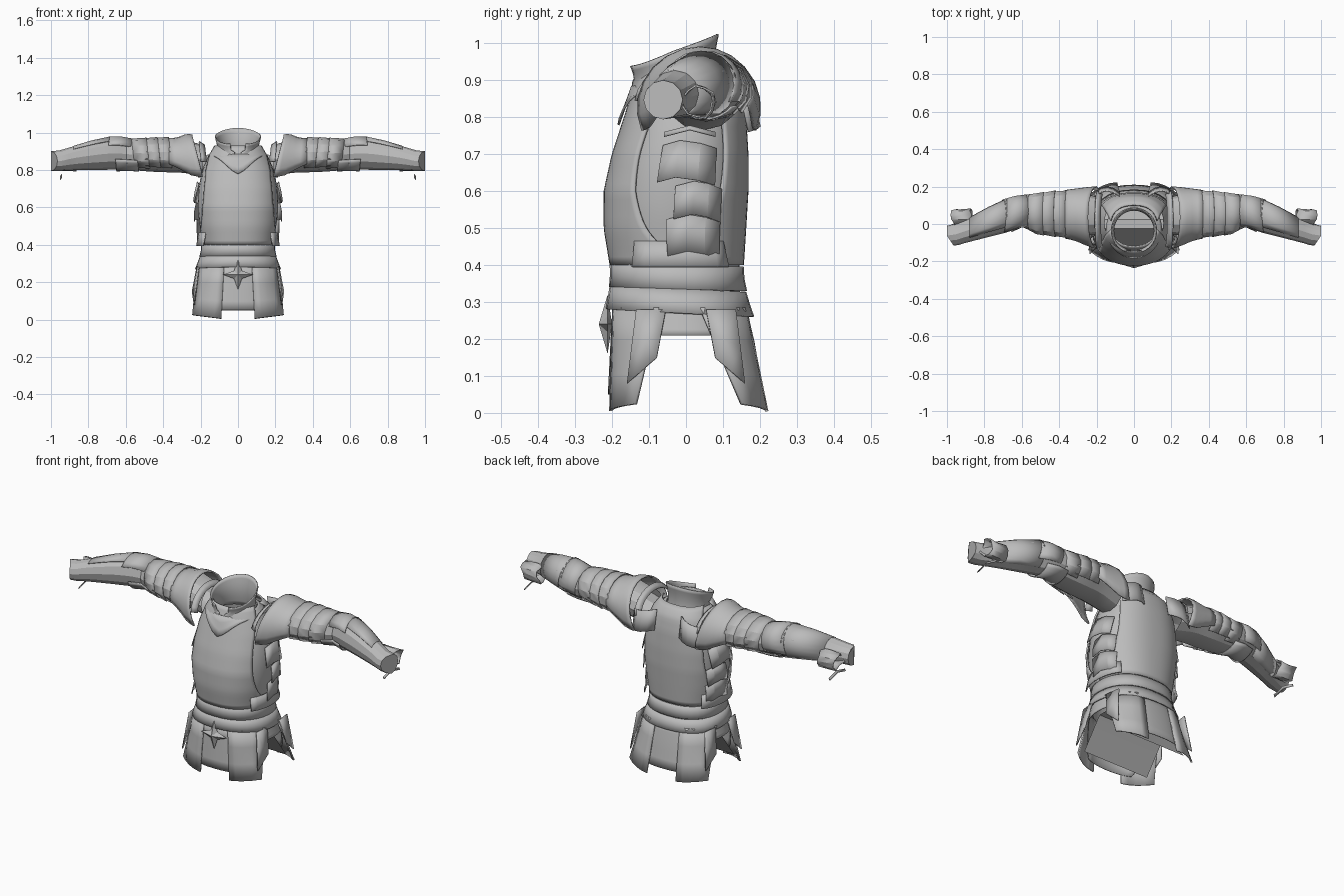
import bpy, bmesh, random
from math import sin, cos, pi, radians, sqrt

random.seed(4)
cube = bpy.data.objects.get("Cube")
if cube:
    bpy.data.objects.remove(cube)

steel = bpy.data.materials.new("grey steel")
steel.use_nodes = True
GREY = (0.5, 0.5, 0.5, 1)
steel.diffuse_color = GREY
steel.node_tree.nodes["Principled BSDF"].inputs["Base Color"].default_value = GREY


def finish(name, bm, mirror=False, thick=0.0, angle=32):
    me = bpy.data.meshes.new(name)
    bmesh.ops.recalc_face_normals(bm, faces=bm.faces)
    bm.to_mesh(me)
    bm.free()
    ob = bpy.data.objects.new(name, me)
    bpy.context.collection.objects.link(ob)
    me.materials.append(steel)
    if thick:
        m = ob.modifiers.new("Thickness", 'SOLIDIFY')
        m.thickness = thick
        m.offset = -1
    if mirror:
        m = ob.modifiers.new("Mirror", 'MIRROR')
        m.use_mirror_merge = False
    bpy.ops.object.select_all(action='DESELECT')
    ob.select_set(True)
    bpy.context.view_layer.objects.active = ob
    bpy.ops.object.shade_smooth_by_angle(angle=radians(angle))
    return ob


def sheet(name, f, nu, nv, closed=False, caps=(), **kw):
    """Grid surface from f(u, v); caps lists the end rows to close."""
    bm = bmesh.new()
    cols = nu if closed else nu + 1
    g = [[bm.verts.new(f(i / nu, j / nv)) for i in range(cols)] for j in range(nv + 1)]
    for j in range(nv):
        for i in range(nu):
            k = (i + 1) % cols
            bm.faces.new((g[j][i], g[j][k], g[j + 1][k], g[j + 1][i]))
    for row in caps:
        bm.faces.new(g[row])
    return finish(name, bm, **kw)


def lerp_rows(rows, t):
    """Interpolate a table whose first column is the key."""
    for a, b in zip(rows, rows[1:]):
        if t <= b[0]:
            k = max(0, (t - a[0]) / (b[0] - a[0]))
            return [p + (q - p) * k for p, q in zip(a, b)]
    return rows[-1]


def power(v, p):
    return abs(v) ** p * (1 if v > 0 else -1)


# Body outline: height, half width, front y, back y
BODY = [(0.0, .25, -.21, .215), (.2, .225, -.2, .18), (.28, .205, -.195, .16),
        (.36, .19, -.197, .15), (.42, .198, -.207, .155), (.5, .213, -.22, .16),
        (.6, .224, -.22, .166), (.7, .22, -.198, .166), (.8, .2, -.165, .16),
        (.88, .165, -.14, .145), (.93, .125, -.12, .1)]


def body_point(u, z, grow=0.0):
    _, w, yf, yb = lerp_rows(BODY, z)
    a = 2 * pi * u
    y0 = (yf + yb) / 2
    s = sin(a)
    d = (yb - yf) / 2 + grow
    y = y0 + d * (power(s, .85) if s > 0 else s)
    return ((w + grow) * power(cos(a), .85), y, z)


def band(name, z0, z1, g0, g1, tilt):
    def f(u, v):
        x, y, z = body_point(u, z0 + (z1 - z0) * v, g0 + (g1 - g0) * v)
        return (x, y, z + tilt * y)
    sheet(name, f, 32, 2, closed=True, thick=.006)


# Torso: inner lining, front and back plates around the arm openings, waist bands
sheet("torso_lining", lambda u, v: body_point(u, .27 + .61 * v, -.008), 28, 10, closed=True)

for end, start in (("breast", .5), ("back", 0)):
    def plate(u, v, start=start):
        z = .4 + .53 * v
        gap = .105 * sqrt(max(0, 1 - ((z - .69) / .25) ** 2))
        return body_point(start + gap + (.5 - 2 * gap) * u, z, .003)
    sheet(end + "_plate", plate, 22, 24, thick=.008)

sheet("side_flare", lambda u, v: body_point(.9 + .21 * u, .395 + .07 * v, .004 + .026 * (1 - v)),
      7, 2, mirror=True, thick=.006, angle=20)
band("upper_waist_band", .335, .4, .012, .003, -.03)
band("lower_waist_band", .27, .335, .022, .01, -.05)

# Crumpled plates under the arms: centre height, centre y, length, height
for zc, yc, length, tall in ((.49, .03, .15, .1), (.585, .04, .13, .09), (.69, 0, .16, .1)):
    def scrap(u, v, zc=zc, yc=yc, length=length, tall=tall):
        x, y, z = body_point((yc + (u - .5) * length + .02) / 1.25, zc + (v - .5) * tall)
        return (x + .003 + .014 * (1 - v) + random.uniform(0, .005), y, z - .04 * abs(u - .4))
    sheet("side_scale", scrap, 3, 2, mirror=True, thick=.004, angle=15)


# Skirt: low hem at front and back, cut away at the sides
def skirt(u, v):
    side = abs(cos(2 * pi * u))
    hem = .05 + .16 * min(1, max(0, (side - .55) / .25))
    return body_point(u, .29 + (hem - .29) * v, .004)


sheet("skirt", skirt, 48, 5, closed=True, thick=.004)


# Cloth arch spanning between the legs
def cloth_arch(u, v):
    y = -.14 + .28 * v
    return ((u - .5) * .4, y, .205 - .155 * max(0, (abs(y) - .025) / .115))


sheet("cloth_arch", cloth_arch, 6, 12)

# Four hanging hip plates with a narrow strip beside each
for end, sign in (("front", -1), ("back", 1)):
    def hip(u, v, sign=sign):
        x = .075 + .015 * v + (.145 + .01 * v) * u
        y0 = .2 if sign < 0 else .165 + .05 * v
        drop = .07 * u ** 2 + .055 * (1 - v) * u ** 3
        return (x, sign * (y0 + .008 * v - drop), .285 - .26 * v - .02 * (1 - u) * v)
    sheet(end + "_hip_plate", hip, 4, 3, mirror=True, thick=.008, angle=20)

    def strip(u, v, sign=sign):
        return (.212 + .025 * v + .01 * u, sign * (.135 - .08 * u + .025 * v),
                .28 - (.13 + .07 * (1 - u)) * v)
    sheet(end + "_hip_strip", strip, 2, 2, mirror=True, thick=.006, angle=20)

# Four-pointed buckle
bm = bmesh.new()
rim = []
for i in range(8):
    a = i * pi / 4
    r = .03 if i % 2 else .08
    rim.append(bm.verts.new((r * cos(a), -.212, .24 + r * sin(a))))
for y in (-.236, -.2):
    tip = bm.verts.new((0, y, .24))
    for i in range(8):
        bm.faces.new((tip, rim[i], rim[(i + 1) % 8]))
finish("buckle_star", bm, angle=10)


# Collar: a wrap with a stepped opening at the front, then the pointed neck guard
def collar(u, v):
    a = radians(-90 + 360 * u)
    front = (1 - sin(a)) / 2
    top = 1.025 - .085 * front ** .9
    near = min(u, 1 - u)
    slit = (.025 if v < .6 else .055) * max(0, 1 - near / .25) * (v > .3)
    a += radians(360) * (slit if u < .5 else -slit)
    r = .118 - .012 * sin(pi * v)
    return (r * cos(a), -.035 + r * sin(a), .85 + (top - .85) * v)


sheet("collar", collar, 32, 8, thick=.006)


def neck_guard(u, v):
    a = radians(-90 + 360 * u)
    front = max(0, -sin(a))
    low = .88 - .1 * front ** 4 * (1 - .5 * abs(cos(a)))
    r = .115 + .035 * v
    return (r * cos(a), -.025 + r * sin(a) * (1 + .07 * front),
            .905 - .02 * front + (low - .905 + .02 * front) * v)


sheet("neck_guard", neck_guard, 32, 3, closed=True, thick=.006)

# Sleeve: x, centre y, centre z, half depth, half height
SLEEVE = [(.19, .045, .85, .1, .085), (.3, .05, .875, .115, .088), (.42, .055, .876, .115, .088),
          (.52, .055, .88, .105, .085), (.6, .07, .885, .085, .082), (.66, .05, .89, .09, .088),
          (.74, .025, .883, .085, .083), (.85, -.02, .868, .068, .068),
          (.95, -.055, .85, .057, .055), (1.0, -.062, .847, .053, .053)]


def sleeve_point(x, a, grow=0.0):
    _, y, z, ry, rz = lerp_rows(SLEEVE, x)
    x -= .35 * max(0, x - .9) * max(0, -cos(a))
    return (x, y + (ry + grow) * cos(a), z + (rz + grow) * sin(a))


sheet("sleeve", lambda u, v: sleeve_point(.19 + .81 * v, 2 * pi * u), 12, 18,
      closed=True, caps=(-1,), mirror=True, angle=25)


# Overlapping arm plates, each open underneath
def arm_plate(name, x0, x1, g0, g1, a0, a1, slant):
    def f(u, v):
        a = radians(a0 + (a1 - a0) * u)
        x, y, z = sleeve_point(x0 + (x1 - x0) * v, a, g0 + (g1 - g0) * v)
        return (x + slant * sin(a), y, z)
    sheet(name, f, 10, 2, mirror=True, thick=.006, angle=25)


arm_plate("upper_arm_plate", .36, .44, .014, .006, -40, 220, .01)
arm_plate("middle_arm_plate", .42, .5, .012, .004, -40, 220, .01)
arm_plate("lower_arm_plate", .48, .56, .008, .002, -50, 230, .01)
arm_plate("elbow_plate", .58, .7, .002, .008, -30, 150, -.015)
arm_plate("forearm_plate", .68, .88, .005, .002, -60, 130, 0)
arm_plate("under_arm_plate", .54, .66, 0, .004, 200, 320, .01)

# Shoulder cap: key, x, centre y, centre z, half depth, half height
CAP = [(0, .22, .035, .825, .168, .165), (.35, .26, .04, .828, .158, .165),
       (.7, .32, .05, .85, .14, .122), (1, .37, .052, .87, .13, .1)]


def shoulder_cap(u, v):
    _, x, y, z, ry, rz = lerp_rows(CAP, v)
    a = radians(-22 + 224 * u)
    return (x + (.04 * sin(a) - .015) * (1 - v), y + ry * cos(a), z + rz * sin(a))


sheet("shoulder_cap", shoulder_cap, 14, 5, mirror=True, thick=.008, angle=28)


# Narrow upright rim between collar and shoulder
def shoulder_rim(u, v):
    a = radians(5 + 170 * u)
    return (.165 + .03 * v + .012 * sin(a), .02 + (.14 + .02 * v) * cos(a),
            .835 + (.1 + .02 * v) * sin(a))


sheet("shoulder_rim", shoulder_rim, 12, 1, mirror=True, thick=.006)


def back_blade(u, v):
    return (.075 + .14 * u, .15 + .03 * sin(pi * u) + .022 * v, .9 - .11 * v - .03 * u)


sheet("back_shoulder_blade", back_blade, 4, 2, mirror=True, thick=.006)


# Torn wrist ring behind each cuff, with a loose pin below
def wrist_ring(u, v):
    a = 2 * pi * u
    r = .046 + random.uniform(-.006, .006)
    return (.87 + .1 * v + random.uniform(-.012, .012), .032 + r * cos(a), .84 + r * sin(a))


sheet("wrist_ring", wrist_ring, 11, 2, closed=True, mirror=True, thick=.005, angle=15)


def pin(u, v):
    return (.945 + .006 * v, -.06 + .14 * u, .76 + .018 * sin(pi * u) - .012 * v)


sheet("loose_pin", pin, 2, 1, mirror=True, thick=.004, angle=15)
